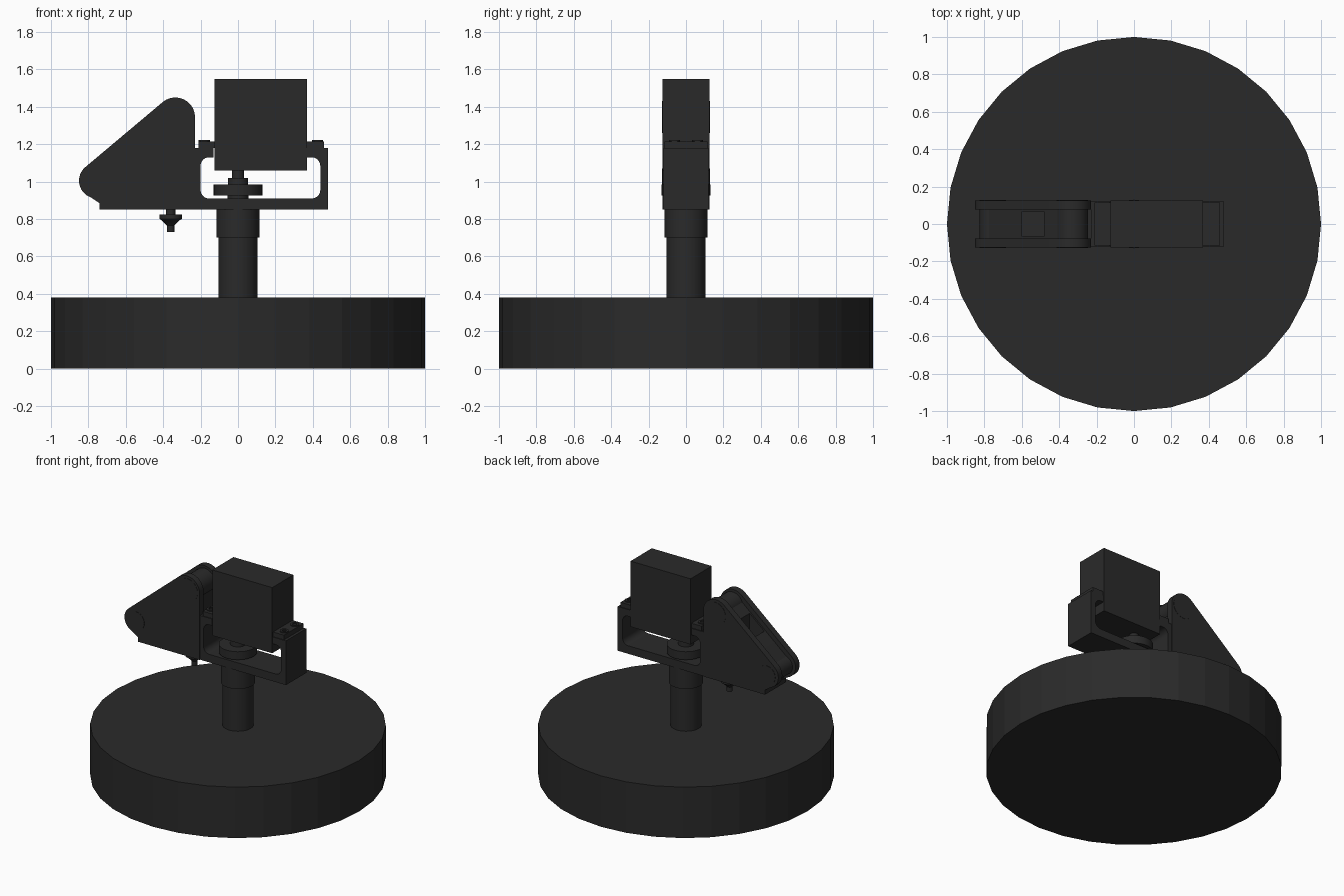
import bpy, bmesh, math
from mathutils import Vector

if "Cube" in bpy.data.objects:
    bpy.data.objects.remove(bpy.data.objects["Cube"])

dark = bpy.data.materials.new("dark_plastic")
dark.diffuse_color = (0.023, 0.023, 0.023, 1)
dark.use_nodes = True
dark.node_tree.nodes["Principled BSDF"].inputs["Base Color"].default_value = dark.diffuse_color


def finish(name, bm, smooth=True):
    bmesh.ops.recalc_face_normals(bm, faces=bm.faces)
    me = bpy.data.meshes.new(name)
    bm.to_mesh(me)
    bm.free()
    ob = bpy.data.objects.new(name, me)
    bpy.context.collection.objects.link(ob)
    me.materials.append(dark)
    if smooth:
        bpy.ops.object.select_all(action='DESELECT')
        ob.select_set(True)
        bpy.context.view_layer.objects.active = ob
        bpy.ops.object.shade_smooth_by_angle(angle=math.radians(30))
    return ob


def box(name, x0, x1, y0, y1, z0, z1):
    return prism(name, [(x0, z0), (x1, z0), (x1, z1), (x0, z1)], y0, y1, False)


def prism(name, pts, y0, y1, smooth=True):
    """Extrude an x-z outline from y0 to y1."""
    bm = bmesh.new()
    f = bm.faces.new([bm.verts.new((x, y0, z)) for x, z in pts])
    ext = bmesh.ops.extrude_face_region(bm, geom=[f])
    verts = [v for v in ext['geom'] if isinstance(v, bmesh.types.BMVert)]
    bmesh.ops.translate(bm, verts=verts, vec=(0, y1 - y0, 0))
    return finish(name, bm, smooth)


def lathe(name, profile, x=0, y=0, n=32, smooth=True):
    """Revolve (radius, z) points around a vertical axis, with flat end caps."""
    bm = bmesh.new()
    rings = [[bm.verts.new((x + r * math.sin(2 * math.pi * i / n),
                            y + r * math.cos(2 * math.pi * i / n), z))
              for i in range(n)] for r, z in profile]
    for a, b in zip(rings, rings[1:]):
        for i in range(n):
            bm.faces.new((a[i], a[(i + 1) % n], b[(i + 1) % n], b[i]))
    bm.faces.new(rings[0])
    bm.faces.new(rings[-1])
    return finish(name, bm, smooth)


def arc(cx, cz, r, a0, a1, n=8):
    return [(cx + r * math.cos(math.radians(a0 + (a1 - a0) * i / n)),
             cz + r * math.sin(math.radians(a0 + (a1 - a0) * i / n)))
            for i in range(n + 1)]


# round base and stepped post
lathe("base", [(1, 0), (1, 0.38)], n=32, smooth=False)
lathe("post", [(0.105, 0.38), (0.105, 0.70), (0.115, 0.70), (0.115, 0.85)])

# bracket: a C-shaped frame open at the top, with rounded inner corners
r = 0.045
prism("bracket",
      [(-0.23, 0.85), (0.48, 0.85), (0.48, 1.18), (0.37, 1.18), (0.37, 1.13)]
      + arc(0.44 - r, 1.13 - r, r, 90, 0) + arc(0.44 - r, 0.91 + r, r, 0, -90)
      + arc(-0.20 + r, 0.91 + r, r, 270, 180) + arc(-0.20 + r, 1.13 - r, r, 180, 90)
      + [(-0.13, 1.13), (-0.13, 1.18), (-0.23, 1.18)], -0.12, 0.12)

# servo body with mounting ears and screws
box("servo_body", -0.125, 0.37, -0.125, 0.125, 1.06, 1.55)
for side, x0, x1, xs in (("left", -0.21, -0.125, -0.18), ("right", 0.37, 0.46, 0.425)):
    box("ear_" + side, x0, x1, -0.115, 0.115, 1.18, 1.215)
    for y in (-0.062, 0.062):
        lathe("ear_screw_" + side, [(0.03, 1.20), (0.03, 1.222), (0.015, 1.222),
                                    (0.015, 1.212)], xs, y, 16)

# output shaft and horn
lathe("servo_horn", [(0.055, 0.90), (0.055, 0.925), (0.13, 0.925), (0.13, 0.985),
                     (0.053, 0.985), (0.053, 1.02), (0.033, 1.02), (0.033, 1.07)])


# arm: two side plates shaped like a rounded triangle
def arm_outline(inset):
    top, low = Vector((-0.335, 1.345)), Vector((-0.755, 1.005))
    d = top - low
    a = math.degrees(math.atan2(d.y, d.x)) + 90
    return (arc(*top, 0.105 - inset, 0, a, 12)
            + arc(*low, 0.095 - inset, a, 250, 12)
            + [(-0.74, 0.885), (-0.74, 0.85), (-0.23 - inset, 0.85)])


for side, y0, y1 in (("front", -0.125, -0.078), ("back", 0.078, 0.125)):
    prism("arm_plate_" + side, arm_outline(0), y0, y1)
core = prism("arm_core", arm_outline(0.035), -0.078, 0.078)

# pocket sunk into the sloping core
cutter = box("pocket_cutter", -0.60, -0.48, -0.066, 0.066, 0.95, 1.6)
cutter.hide_render = True
cutter.hide_set(True)
mod = core.modifiers.new("pocket", 'BOOLEAN')
mod.operation = 'DIFFERENCE'
mod.object = cutter

# pivot pins in the plates
for name, cx, cz, rad in (("upper_pin", -0.33, 1.345, 0.085), ("lower_pin", -0.755, 1.0, 0.07)):
    prism(name, arc(cx, cz, rad, 0, 348.75, 31), -0.127, 0.127)

# thumb screw hanging under the arm
lathe("thumb_screw", [(0.02, 0.73), (0.02, 0.765), (0.05, 0.795), (0.06, 0.80),
                      (0.06, 0.825), (0.025, 0.825), (0.025, 0.86)], -0.36, 0, 16)
